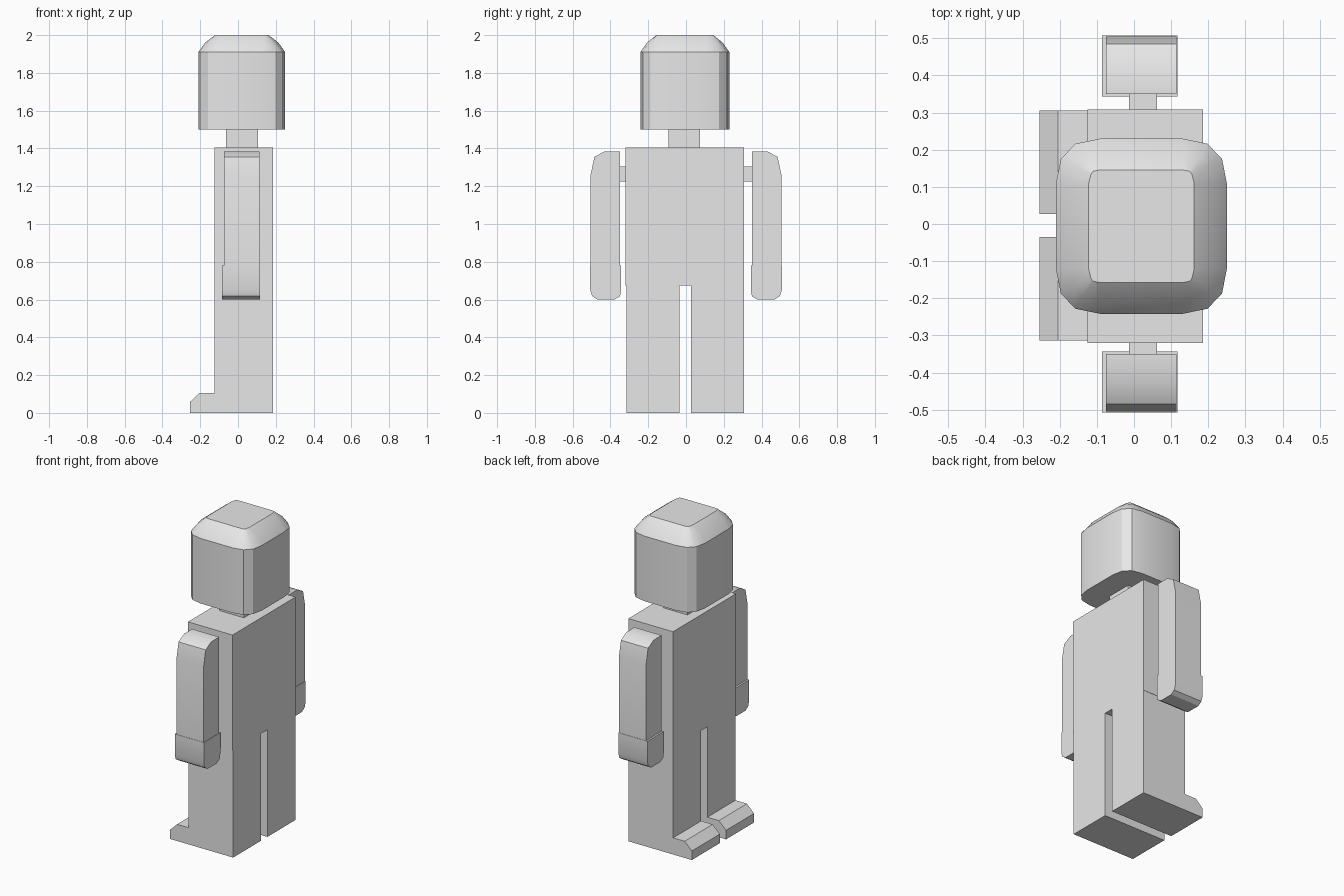
import bpy, bmesh, math

old = bpy.data.objects.get("Cube")
if old:
    bpy.data.objects.remove(old, do_unlink=True)

grey = bpy.data.materials.new("light grey")
COLOUR = (0.8, 0.8, 0.8, 1)
grey.diffuse_color = COLOUR
grey.use_nodes = True
grey.node_tree.nodes["Principled BSDF"].inputs["Base Color"].default_value = COLOUR


def loft(name, rings):
    """Skin a stack of equal-length point rings and cap both ends."""
    bm = bmesh.new()
    loops = [[bm.verts.new(p) for p in ring] for ring in rings]
    n = len(loops[0])
    for a, b in zip(loops, loops[1:]):
        for i in range(n):
            j = (i + 1) % n
            bm.faces.new((a[i], a[j], b[j], b[i]))
    bm.faces.new(loops[0])
    bm.faces.new(loops[-1])
    bmesh.ops.recalc_face_normals(bm, faces=bm.faces)
    mesh = bpy.data.meshes.new(name)
    bm.to_mesh(mesh)
    bm.free()
    mesh.materials.append(grey)
    obj = bpy.data.objects.new(name, mesh)
    bpy.context.collection.objects.link(obj)
    bpy.ops.object.select_all(action='DESELECT')
    obj.select_set(True)
    bpy.context.view_layer.objects.active = obj
    bpy.ops.object.shade_smooth_by_angle(angle=math.radians(30))
    return obj


def box(name, x0, x1, y0, y1, z0, z1):
    base = [(x0, y0), (x1, y0), (x1, y1), (x0, y1)]
    return loft(name, [[(x, y, z) for x, y in base] for z in (z0, z1)])


# Torso and neck
box("torso", -0.125, 0.186, -0.32, 0.308, 0.675, 1.405)
box("neck", -0.063, 0.106, -0.092, 0.075, 1.39, 1.53)

# Head: rounded square section, straight sides and a domed top
HEAD_X, HEAD_Y = 0.02, -0.006


def head_ring(z, corner):
    quarter = corner + [(c[0], -c[1]) for c in reversed(corner)]
    quarter += [(-x, -y) for x, y in quarter]
    return [(HEAD_X + x, HEAD_Y + y, z) for x, y in quarter]


side = [(0.11, 0.236), (0.178, 0.222), (0.217, 0.181), (0.23, 0.115)]
slope = [(0.115, 0.2), (0.16, 0.19), (0.18, 0.165), (0.194, 0.11)]
crown = [(0.115, 0.151), (0.13, 0.148), (0.136, 0.14), (0.142, 0.115)]
loft("head", [head_ring(1.5, side), head_ring(1.91, side),
              head_ring(1.96, slope), head_ring(2.0, crown)])

# Outlines: limbs in y-z on the +y side, leg with its foot in x-z
sleeve = [(0.35, 0.77), (0.505, 0.77), (0.505, 1.26), (0.485, 1.355),
          (0.43, 1.385), (0.35, 1.385)]
hand = [(0.343, 0.78), (0.343, 0.65), (0.349, 0.618), (0.378, 0.6),
        (0.47, 0.6), (0.497, 0.618), (0.507, 0.65), (0.507, 0.78)]
leg = [(0.186, 0), (0.186, 0.675), (-0.125, 0.675), (-0.125, 0.105),
       (-0.205, 0.105), (-0.255, 0.057), (-0.255, 0)]

for label, s in (("left", -1), ("right", 1)):
    # Arm, hand and shoulder pin
    for part, outline, x0, x1 in (("sleeve", sleeve, -0.075, 0.114),
                                  ("hand", hand, -0.086, 0.117)):
        loft(f"{label}_{part}",
             [[(x, s * y, z) for y, z in outline] for x in (x0, x1)])
    box(f"{label}_shoulder_pin", -0.014, 0.062, s * 0.28, s * 0.37, 1.225, 1.305)

    # Leg with foot
    loft(f"{label}_leg",
         [[(x, -0.004 + s * d, z) for x, z in leg] for d in (0.031, 0.31)])
